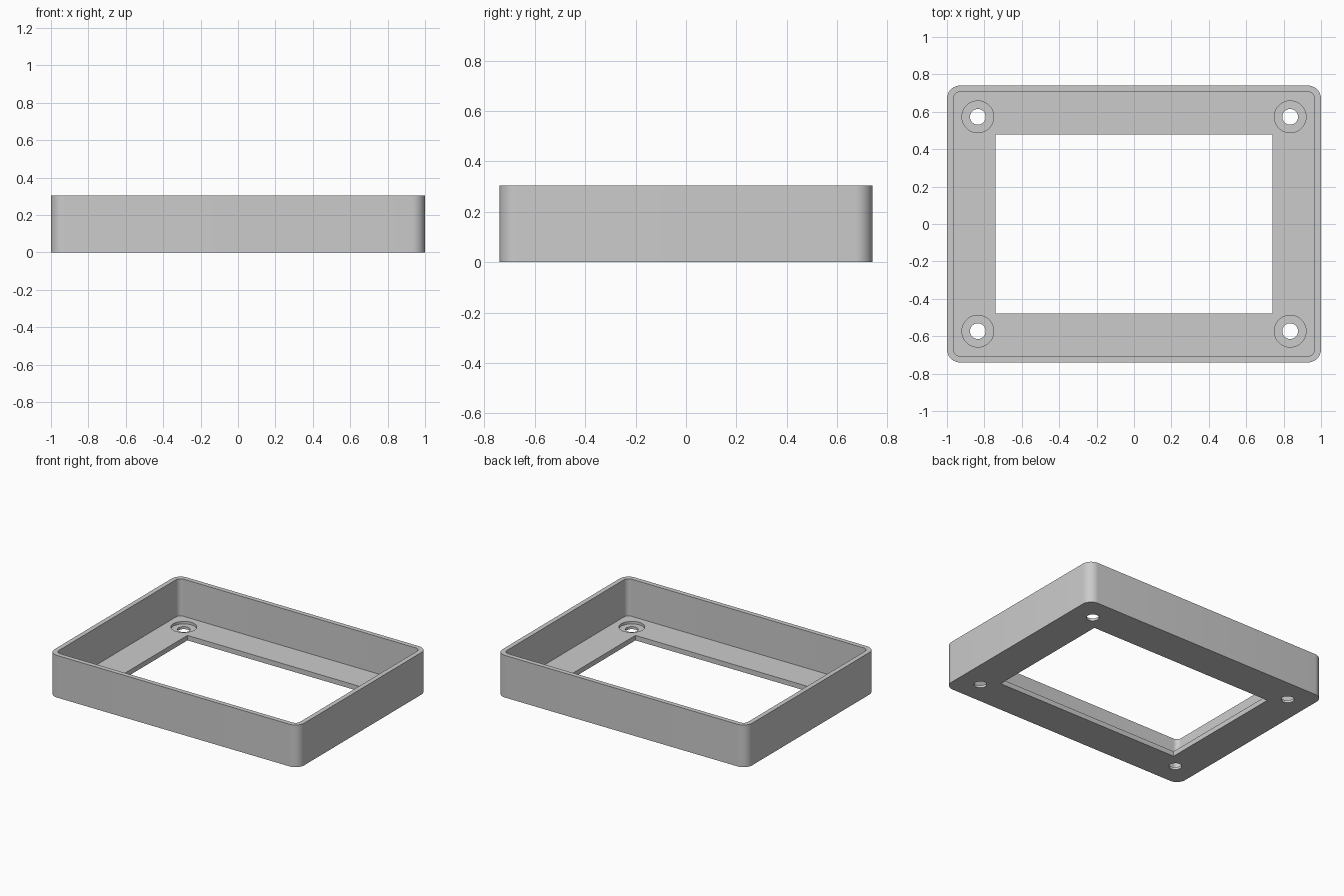
import bpy
import bmesh
import math

default = bpy.data.objects.get("Cube")
if default:
    bpy.data.objects.remove(default, do_unlink=True)

WIDTH, DEPTH, HEIGHT = 2.0, 1.48, 0.305
WALL, FLOOR, RADIUS = 0.034, 0.036, 0.07
HOLE_X, HOLE_Y = 0.835, 0.573

grey = bpy.data.materials.new("plain grey")
grey.use_nodes = True
colour = (0.6, 0.6, 0.6, 1)
grey.diffuse_color = colour
grey.node_tree.nodes["Principled BSDF"].inputs["Base Color"].default_value = colour


def rounded_outline(w, d, r, steps=10):
    """Counter-clockwise rectangle with rounded corners (square when r is 0)."""
    points = []
    for i, (sx, sy) in enumerate([(1, 1), (-1, 1), (-1, -1), (1, -1)]):
        cx, cy = sx * (w / 2 - r), sy * (d / 2 - r)
        for k in range(steps + 1 if r else 1):
            a = math.pi / 2 * (i + k / steps)
            points.append((cx + r * math.cos(a), cy + r * math.sin(a)))
    return points


def circle(x, y, r, sides=48):
    turn = math.tau / sides
    return [(x + r * math.cos(turn * k), y + r * math.sin(turn * k)) for k in range(sides)]


def prism(name, outline, z0, z1):
    bm = bmesh.new()
    base = bm.faces.new([bm.verts.new((x, y, z0)) for x, y in outline])
    top = bmesh.ops.extrude_face_region(bm, geom=[base])["geom"]
    verts = [g for g in top if isinstance(g, bmesh.types.BMVert)]
    bmesh.ops.translate(bm, verts=verts, vec=(0, 0, z1 - z0))
    bmesh.ops.recalc_face_normals(bm, faces=bm.faces)
    mesh = bpy.data.meshes.new(name)
    bm.to_mesh(mesh)
    bm.free()
    mesh.materials.append(grey)
    obj = bpy.data.objects.new(name, mesh)
    bpy.context.collection.objects.link(obj)
    return obj


def cut(target, cutter):
    cutter.hide_render = True
    mod = target.modifiers.new("cut", 'BOOLEAN')
    mod.operation = 'DIFFERENCE'
    mod.solver = 'EXACT'
    mod.object = cutter
    bpy.context.view_layer.objects.active = target
    bpy.ops.object.modifier_apply(modifier=mod.name)
    bpy.data.objects.remove(cutter, do_unlink=True)


# Outer shell
frame = prism("bezel_frame", rounded_outline(WIDTH, DEPTH, RADIUS), 0, HEIGHT)

# Open cavity leaving thin walls and a floor
inner = rounded_outline(WIDTH - 2 * WALL, DEPTH - 2 * WALL, RADIUS - WALL)
cut(frame, prism("cavity_cutter", inner, FLOOR, HEIGHT + 0.1))

# Display window through the floor
cut(frame, prism("window_cutter", rounded_outline(1.48, 0.956, 0), -0.1, 0.1))

# Counterbored screw holes in the corners
for sx in (-1, 1):
    for sy in (-1, 1):
        x, y = sx * HOLE_X, sy * HOLE_Y
        cut(frame, prism("counterbore_cutter", circle(x, y, 0.085), FLOOR / 2, 0.1))
        cut(frame, prism("hole_cutter", circle(x, y, 0.042), -0.1, 0.1))

bpy.ops.object.select_all(action='DESELECT')
frame.select_set(True)
bpy.context.view_layer.objects.active = frame
bpy.ops.object.shade_smooth_by_angle(angle=math.radians(30))
